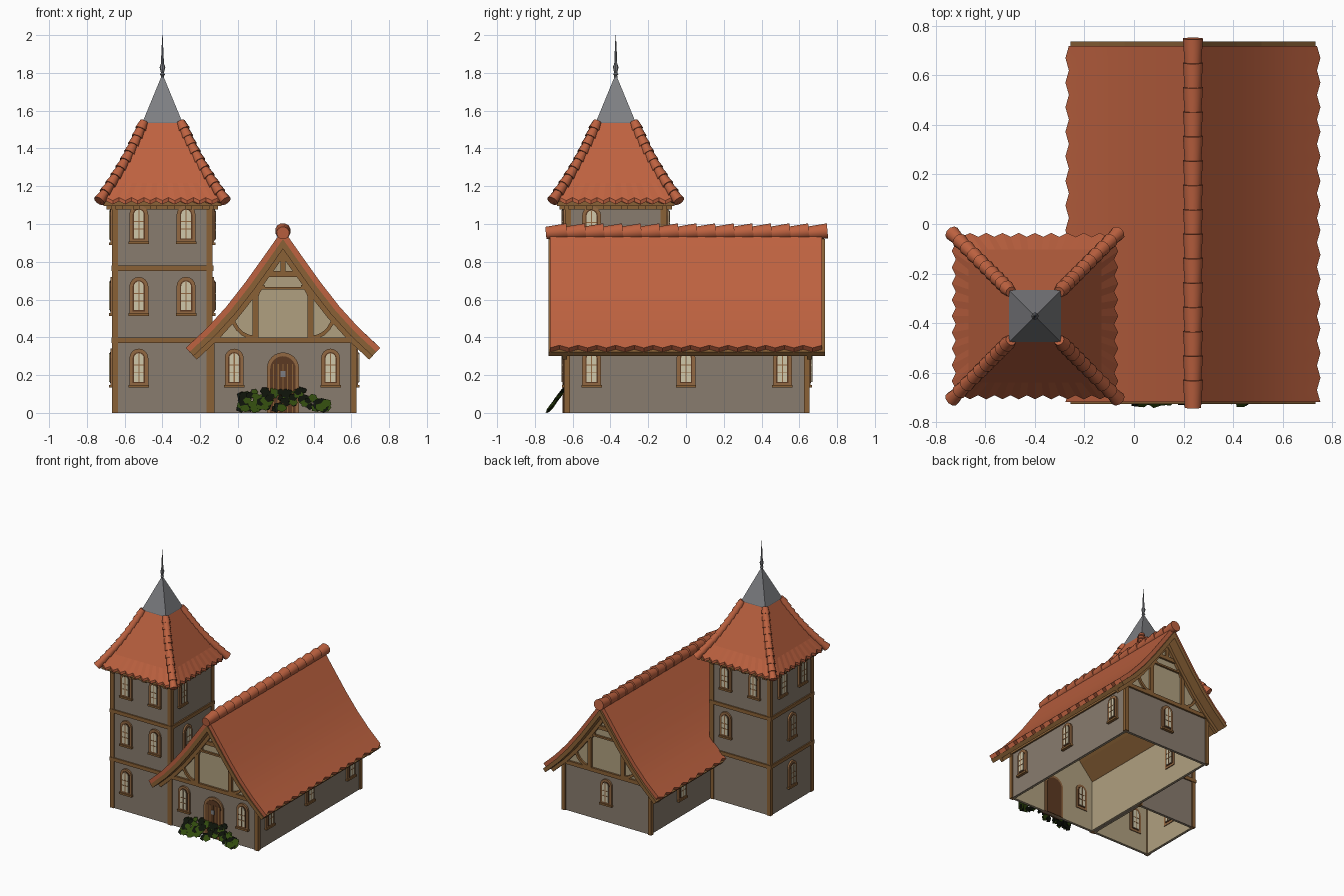
import bpy, bmesh, math, random
from mathutils import Vector as V

if "Cube" in bpy.data.objects:
    bpy.data.objects.remove(bpy.data.objects["Cube"])

random.seed(4)

def material(name, r, g, b):
    m = bpy.data.materials.new(name)
    m.diffuse_color = [(c / 255 / 12.92 if c < 11 else ((c / 255 + .055) / 1.055) ** 2.4)
                       for c in (r, g, b)] + [1]
    m.use_nodes = True
    m.node_tree.nodes["Principled BSDF"].inputs["Base Color"].default_value = m.diffuse_color
    return m

STONE = material("grey_stone", 137, 124, 110)
PLASTER = material("beige_plaster", 176, 160, 128)
ROOF = material("terracotta", 190, 98, 64)
WOOD = material("timber", 138, 97, 54)
FRAME = material("window_frame", 146, 104, 66)
GLASS = material("pale_glass", 208, 199, 170)
DOOR = material("dark_door_wood", 92, 58, 34)
METAL = material("grey_metal", 126, 127, 131)
LEAF = material("leaf_green", 50, 76, 14)
SHADE = material("dark_leaf", 14, 19, 9)

parts = {}

def loft(name, mat, loops):
    """Join equal closed loops of points into a capped solid."""
    bm = parts.setdefault(name, (bmesh.new(), mat))[0]
    rows = [[bm.verts.new(p) for p in lp] for lp in loops]
    n = len(rows[0])
    for a, b in zip(rows, rows[1:]):
        for i in range(n):
            j = (i + 1) % n
            bm.faces.new((a[i], a[j], b[j], b[i]))
    bm.faces.new(rows[0][::-1])
    bm.faces.new(rows[-1])

def box(name, mat, lo, hi):
    x, y, z = lo
    X, Y, Z = hi
    loft(name, mat, [[(x, y, k), (X, y, k), (X, Y, k), (x, Y, k)] for k in (z, Z)])

def tube(name, mat, stations, n=10):
    """Round section through (point, radius) stations."""
    d = (V(stations[-1][0]) - V(stations[0][0])).normalized()
    u = d.orthogonal().normalized()
    w = d.cross(u)
    loft(name, mat, [[V(p) + r * (u * math.cos(a) + w * math.sin(a))
                      for a in (math.tau * i / n for i in range(n))] for p, r in stations])

class Wall:
    """A wall plane: origin, horizontal direction and outward normal."""
    def __init__(self, o, u, n):
        self.o, self.u, self.n = V(o), V(u), V(n)

    def plate(self, name, mat, pts, d0, d1):
        loft(name, mat, [[self.o + self.u * a + V((0, 0, b)) + self.n * d for a, b in pts]
                         for d in (d0, d1)])

    def rect(self, name, mat, u0, u1, v0, v1, d0, d1):
        self.plate(name, mat, [(u0, v0), (u1, v0), (u1, v1), (u0, v1)], d0, d1)

    def bar(self, name, mat, path, w, d0=-.005, d1=.014):
        """Flat timber of width w along a path of wall points."""
        left, right = [], []
        for i, p in enumerate(path):
            a, b = path[max(i - 1, 0)], path[min(i + 1, len(path) - 1)]
            l = math.hypot(b[0] - a[0], b[1] - a[1])
            nx, nz = -(b[1] - a[1]) / l * w / 2, (b[0] - a[0]) / l * w / 2
            left.append((p[0] + nx, p[1] + nz))
            right.append((p[0] - nx, p[1] - nz))
        self.plate(name, mat, left + right[::-1], d0, d1)

    def window(self, u, v, w=.10, h=.20):
        self.plate("window_frames", FRAME, arch(u, v, w, h), -.026, .014)
        self.plate("window_rims", DOOR, arch(u, v + .018, w * .66, h - .036), -.03, .018)
        self.plate("window_panes", GLASS, arch(u, v + .024, w * .52, h - .048), -.034, .022)
        self.rect("window_bars", FRAME, u - .003, u + .003, v + .024, v + h - .026, -.036, .024)
        for k in (.07, .11):
            self.rect("window_bars", FRAME, u - .026, u + .026, v + k, v + k + .005, -.036, .024)
        self.rect("window_sills", WOOD, u - .054, u + .054, v - .006, v + .008, -.01, .022)

def arch(u, v, w, h, n=8):
    r = w / 2
    top = [(u + r * math.cos(math.pi * i / n), v + h - r + r * math.sin(math.pi * i / n))
           for i in range(n + 1)]
    return [(u - r, v), (u + r, v)] + top

X, Y = (1, 0, 0), (0, 1, 0)
CX, TX, TY = .238, -.40, -.372
front = Wall((0, -.635, 0), X, (0, -1, 0))
back = Wall((0, .645, 0), X, Y)
right = Wall((.62, 0, 0), Y, X)
left = Wall((-.14, 0, 0), Y, (-1, 0, 0))
tower_back = Wall((0, -.11, 0), X, Y)
tower_left = Wall((-.66, 0, 0), Y, (-1, 0, 0))
tower_right = Wall((-.14, 0, 0), Y, X)

# Main roof profile: (distance from ridge, height), slightly flared
PROFILE = [(0, .972), (.1, .83), (.2, .69), (.3, .562), (.4, .452), (.515, .345)]

def lowered(th):
    out = []
    for i, (t, z) in enumerate(PROFILE):
        a, b = PROFILE[max(i - 1, 0)], PROFILE[min(i + 1, 5)]
        l = math.hypot(b[0] - a[0], b[1] - a[1])
        out.append((t + (b[1] - a[1]) / l * th, z - (b[0] - a[0]) / l * th))
    out[0] = (0, PROFILE[0][1] - th * 1.73)
    return out

for s in (-1, 1):
    loops = []
    for i in range(30):
        top, low = list(PROFILE), lowered(.034)
        k = .007 * (-1) ** i
        top[-1], low[-1] = (.508 + k, .351 - k), (low[-1][0] - .007 + k, low[-1][1] + .006 - k)
        loops.append([(CX + s * t, -.72 + 1.44 * i / 29, z) for t, z in top + low[::-1]])
    loft("main_roof_tiles", ROOF, loops)
    loft("roof_boards", WOOD, [[(CX + s * t, y, z) for t, z in lowered(.030) + lowered(.06)[::-1]]
                               for y in (-.727, .737)])

# Overlapping ridge tiles
for i in range(15):
    y = -.742 + i * .0985
    tube("ridge_tiles", ROOF, [((CX, y, .952), .034), ((CX, y + .112, .963), .042)], 12)

# House walls: stone outside, plaster inside and in the gables
for w in (right, left):
    w.rect("house_stone_walls", STONE, -.635, .645, 0, .40, -.01, 0)
    w.rect("house_inner_walls", PLASTER, -.625, .635, 0, .40, -.02, -.0101)
slope = [(t, z) for t, z in lowered(.05) if t < .37]
gable = [(CX - .37, .40)] + [(CX - t, z) for t, z in slope[::-1]] + \
        [(CX + t, z) for t, z in slope[1:]] + [(CX + .37, .40)]
for w in (front, back):
    w.rect("house_stone_walls", STONE, -.14, .62, 0, .385, -.01, 0)
    w.rect("house_inner_walls", PLASTER, -.13, .61, 0, .385, -.02, -.0101)
    w.plate("gable_plaster", PLASTER, [(CX - .37, .384), (CX + .37, .384)] + gable[::-1], -.02, -.001)
    # Half-timbering of the gable
    w.bar("gable_timbers", WOOD, [(-.15, .385), (.63, .385)], .03)
    w.bar("gable_timbers", WOOD, [(CX - .15, .66), (CX + .15, .66)], .014)
    w.bar("gable_timbers", WOOD, [(CX - .12, .735), (CX + .12, .735)], .03)
    w.bar("gable_timbers", WOOD, [(CX, .73), (CX, .90)], .026)
    for s in (-1, 1):
        w.bar("gable_timbers", WOOD, [(CX + s * .145, .39), (CX + s * .145, .70)], .032)
        w.bar("gable_rafters", WOOD, [(CX + s * t, z) for t, z in lowered(.072)], .028, -.005, .02)
        arc = [i * math.pi / 12 for i in range(7)]
        w.bar("curved_braces", WOOD, [(CX + s * (.155 + .12 * math.sin(a)),
                                      .40 + .15 * (1 - math.cos(a))) for a in arc], .02)
        w.bar("curved_braces", WOOD, [(CX + s * (.145 - .05 * (1 - math.cos(a))),
                                      .56 + .11 * math.sin(a)) for a in arc], .016)
        w.bar("curved_braces", WOOD, [(CX + s * (.01 + .075 * math.cos(a)),
                                      .745 + .09 * math.sin(a)) for a in arc], .014)
    w.rect("house_posts", WOOD, .596, .628, 0, .40, -.02, .01)
    w.rect("house_posts", WOOD, -.155, -.125, 0, .40, -.02, .01)
for w in (right, left):
    w.rect("eave_beams", WOOD, -.64, .65, .36, .395, -.01, .012)

# Tower walls, floor beams and corner posts
for w, a, b in ((front, -.66, -.14), (tower_back, -.66, -.14),
                (tower_left, -.635, -.11), (tower_right, -.635, -.11)):
    w.rect("tower_stone_walls", STONE, a, b, 0, 1.10, -.01, 0)
    w.rect("tower_inner_walls", PLASTER, a + .01, b - .01, 0, 1.10, -.02, -.0101)
    for z in (.385, .765, 1.09):
        w.rect("tower_beams", WOOD, a - .008, b + .008, z - .014, z + .014, -.005, .01)
    for i in range(6):
        u = a + .03 + (b - a - .06) * i / 5
        w.rect("tower_corbels", WOOD, u - .018, u + .018, 1.078, 1.105, 0, .035)
for x in (-.65, -.15):
    for y in (-.625, -.12):
        box("tower_posts", WOOD, (x - .016, y - .016, 0), (x + .016, y + .016, 1.1))

# Tower roof: soffit, scalloped tiles, hip tiles, metal cap and spire
box("tower_soffit", WOOD, (TX - .312, TY - .312, 1.095), (TX + .312, TY + .312, 1.12))
levels = [(.30, 1.118), (.328, 1.112), (.328, 1.132), (.268, 1.218), (.10, 1.545)]
loops = []
for k, (h, z) in enumerate(levels):
    loop = []
    for dx, dy in ((1, 0), (0, 1), (-1, 0), (0, -1)):
        for i in range(20):
            f = (i / 10 - 1) * h
            wave = .008 * (-1) ** i if k in (1, 2) else 0
            o = h + wave
            loop.append((TX + dx * o - dy * f, TY + dy * o + dx * f, z - wave))
    loops.append(loop)
loft("tower_roof_tiles", ROOF, loops)
for sx in (-1, 1):
    for sy in (-1, 1):
        def hip(f):
            h = .335 - .238 * f - .018 * math.sin(math.pi * f)
            return V((TX + sx * h, TY + sy * h, 1.122 + .42 * f))
        for i in range(10):
            tube("hip_tiles", ROOF, [(hip(i / 10), .031), (hip(min(i / 10 + .125, 1)), .022)], 10)
loft("spire_cap", METAL, [[(TX + a * h, TY + b * h, z) for a, b in ((-1, -1), (1, -1), (1, 1), (-1, 1))]
                          for h, z in ((.105, 1.53), (.105, 1.54), (.008, 1.775))])
tube("spire_finial", METAL, [((TX, TY, z), r) for z, r in (
    (1.755, .010), (1.785, .008), (1.792, .014), (1.80, .008), (1.83, .015),
    (1.85, .008), (1.90, .006), (2.0, .001))], 8)

# Windows
for u in (-.02, .49):
    front.window(u, .14)
for u, v in ((-.525, .14), (-.525, .52), (-.275, .52), (-.525, .90), (-.275, .90)):
    front.window(u, v)
for u in (-.5, 0, .51):
    right.window(u, .14)
back.window(CX, .14)
left.window(.26, .14)
tower_right.window(-.5, .895)
tower_right.window(-.44, .52)
for u, v in ((-.37, .14), (-.37, .52), (-.5, .895), (-.25, .895)):
    tower_left.window(u, v)
for u, v in ((-.275, .52), (-.275, .895), (-.525, .895)):
    tower_back.window(u, v)

# Door with planks and a small grille
front.plate("door_frame", FRAME, arch(CX, 0, .17, .32, 12), -.026, .012)
front.plate("door_leaf", DOOR, arch(CX, 0, .135, .30, 12), -.03, .016)
for i in range(-2, 3):
    front.rect("door_planks", WOOD, CX + i * .025 - .003, CX + i * .025 + .003, 0, .26, .01, .019)
front.rect("door_grille", METAL, CX - .014, CX + .014, .19, .222, .01, .022)

# Leafy bush: small leaf cards on a slanted plane before the door
for i in range(130):
    x = random.uniform(.01, .47)
    limit = .125 if .08 < x < .35 else .095 if x < .4 else .065
    z = random.uniform(.02, limit)
    a0, r = random.uniform(0, 6.3), random.uniform(.018, .03)
    off = random.uniform(-.008, .008)
    loop = []
    for k in range(5):
        a = a0 + k * math.tau / 5
        px, pz = x + r * math.cos(a), max(z + r * .8 * math.sin(a), .0)
        loop.append(V((px, -.738 + pz * .72 + off + .2 * (px - x), pz)))
    name, m = ("bush_leaves", LEAF) if i % 5 < 2 else ("bush_dark_leaves", SHADE)
    loft(name, m, [loop, [p + V((0, .003, 0)) for p in loop]])

# Turn the collected parts into objects
for name, (bm, mat) in parts.items():
    bmesh.ops.recalc_face_normals(bm, faces=bm.faces)
    me = bpy.data.meshes.new(name)
    bm.to_mesh(me)
    bm.free()
    me.materials.append(mat)
    ob = bpy.data.objects.new(name, me)
    bpy.context.collection.objects.link(ob)
    if name in ("ridge_tiles", "hip_tiles", "spire_finial", "main_roof_tiles"):
        bpy.ops.object.select_all(action='DESELECT')
        ob.select_set(True)
        bpy.context.view_layer.objects.active = ob
        bpy.ops.object.shade_smooth_by_angle(angle=math.radians(40))
